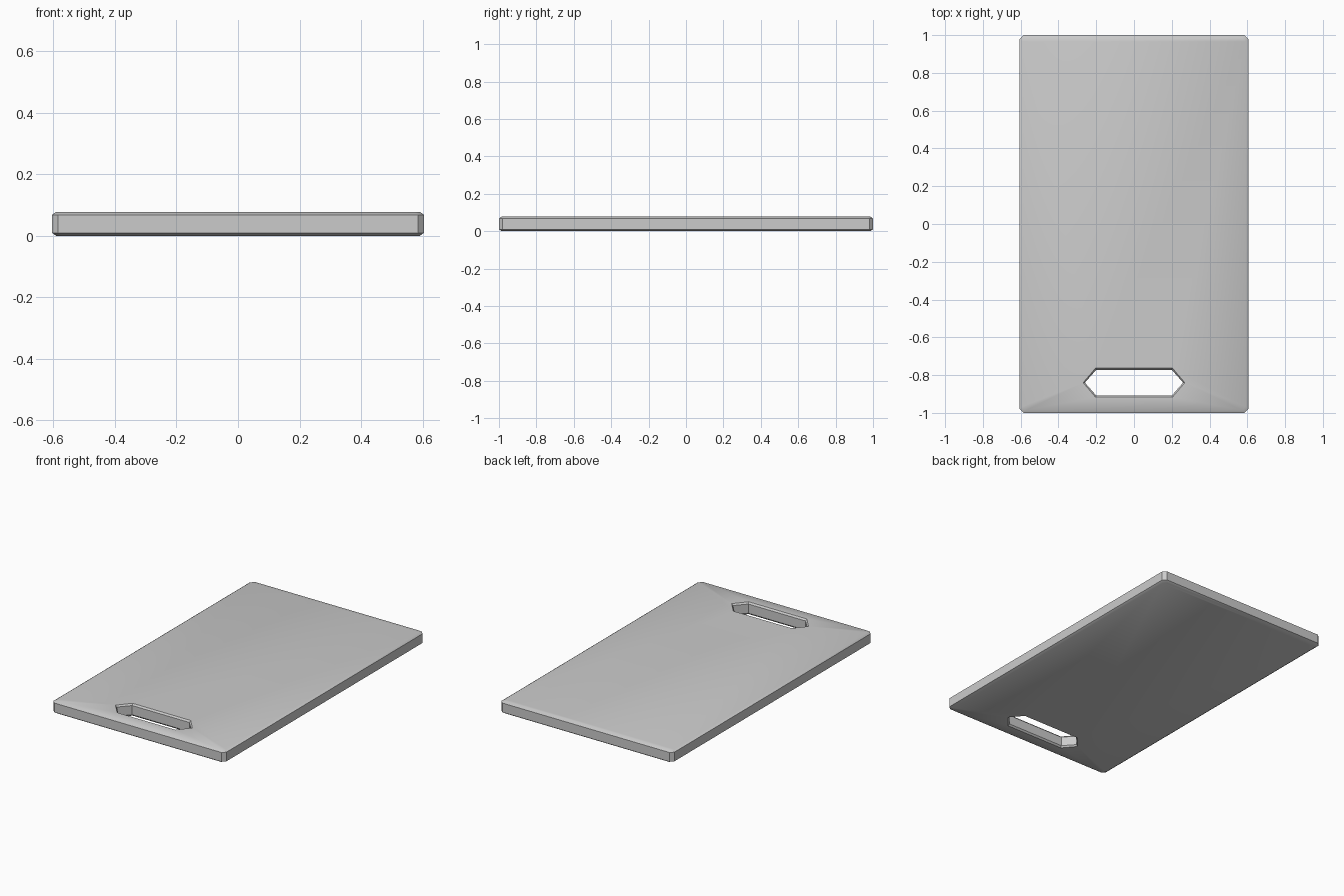
import bpy, bmesh, math

if "Cube" in bpy.data.objects:
    bpy.data.objects.remove(bpy.data.objects["Cube"])

THICK, BEVEL = 0.078, 0.01

bm = bmesh.new()


def board_outline(inset):
    # Rectangle with clipped corners
    w, h, c = 0.605 - inset, 1.0 - inset, 0.02
    return [(w - c, -h), (w, -h + c), (w, h - c), (w - c, h),
            (-w + c, h), (-w, h - c), (-w, -h + c), (-w + c, -h)]


def slot_outline(grow):
    # Pointed hexagonal hand slot
    tip, flat, half, y = 0.26 + grow, 0.2 + grow * 0.4, 0.068 + grow, -0.84
    return [(tip, y), (flat, y + half), (-flat, y + half),
            (-tip, y), (-flat, y - half), (flat, y - half)]


def wall(outline, amount):
    # Stack four rings: bevelled rim, straight wall, bevelled rim
    levels = [(0, amount), (BEVEL, 0), (THICK - BEVEL, 0), (THICK, amount)]
    rings = [[bm.verts.new((x, y, z)) for x, y in outline(a)] for z, a in levels]
    n = len(rings[0])
    for lo, hi in zip(rings, rings[1:]):
        for i in range(n):
            j = (i + 1) % n
            bm.faces.new((lo[i], lo[j], hi[j], hi[i]))
    return [[bm.edges.get((r[i], r[(i + 1) % n])) for i in range(n)]
            for r in (rings[0], rings[-1])]


# Outer rim and slot walls, then the two large faces around the slot
outer = wall(board_outline, 0.014)
slot = wall(slot_outline, 0.009)
for rim, hole in zip(outer, slot):
    bmesh.ops.triangle_fill(bm, edges=rim + hole, use_beauty=True)
bmesh.ops.recalc_face_normals(bm, faces=bm.faces)

mesh = bpy.data.meshes.new("cutting_board")
bm.to_mesh(mesh)
bm.free()
board = bpy.data.objects.new("cutting_board", mesh)
bpy.context.collection.objects.link(board)
bpy.context.view_layer.objects.active = board
board.select_set(True)
bpy.ops.object.shade_smooth_by_angle(angle=math.radians(30))
